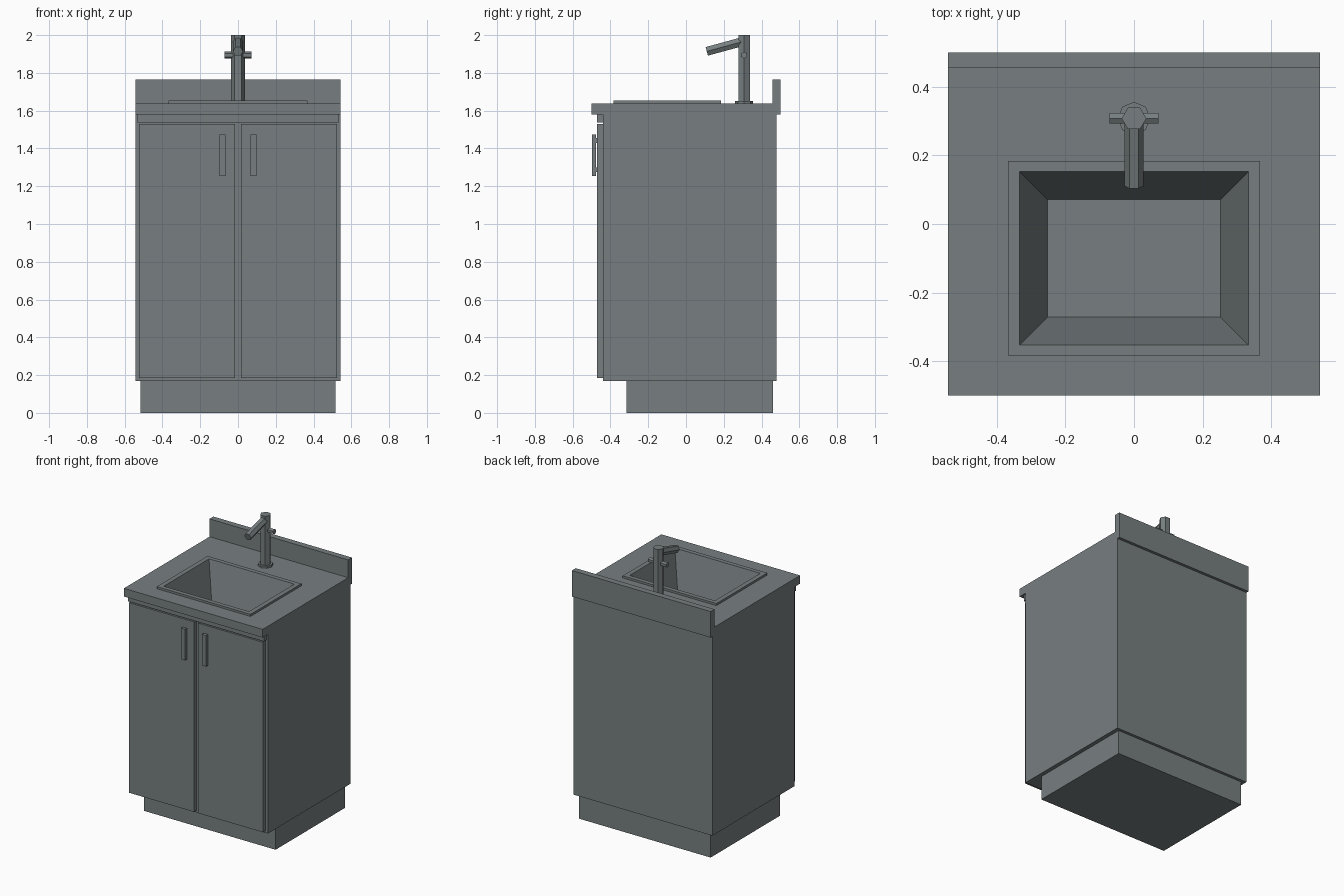
import bpy, bmesh, math
from mathutils import Vector

if "Cube" in bpy.data.objects:
    bpy.data.objects.remove(bpy.data.objects["Cube"])

grey = bpy.data.materials.new("slate_grey")
grey.diffuse_color = (0.185, 0.212, 0.217, 1)
grey.use_nodes = True
grey.node_tree.nodes["Principled BSDF"].inputs["Base Color"].default_value = grey.diffuse_color


def finish(name, bm):
    me = bpy.data.meshes.new(name)
    bm.to_mesh(me)
    bm.free()
    me.materials.append(grey)
    ob = bpy.data.objects.new(name, me)
    bpy.context.collection.objects.link(ob)
    return ob


def box(name, x0, x1, y0, y1, z0, z1):
    bm = bmesh.new()
    bmesh.ops.create_cube(bm, size=1)
    for v in bm.verts:
        v.co = ((x0 + x1) / 2 + v.co.x * (x1 - x0),
                (y0 + y1) / 2 + v.co.y * (y1 - y0),
                (z0 + z1) / 2 + v.co.z * (z1 - z0))
    return finish(name, bm)


def rect_loft(name, rings, close=False, cap_start=False, cap_end=False):
    """Bridge rectangular rings given as (half_x, half_y, centre_y, z)."""
    bm = bmesh.new()
    loops = [[bm.verts.new((sx * hx, cy + sy * hy, z))
              for sx, sy in ((-1, -1), (1, -1), (1, 1), (-1, 1))]
             for hx, hy, cy, z in rings]
    pairs = list(zip(loops, loops[1:]))
    if close:
        pairs.append((loops[-1], loops[0]))
    for a, b in pairs:
        for i in range(4):
            j = (i + 1) % 4
            bm.faces.new((a[i], a[j], b[j], b[i]))
    if cap_start:
        bm.faces.new(loops[0][::-1])
    if cap_end:
        bm.faces.new(loops[-1])
    return finish(name, bm)


def rod(name, start, end, radius, sides, spin=0.0):
    """Flat-sided cylinder between two points."""
    start, end = Vector(start), Vector(end)
    axis = (end - start).normalized()
    # cross-section frame, keeping the x axis (or y for sideways rods)
    u = Vector((0, 1, 0)) if abs(axis.x) > 0.9 else Vector((1, 0, 0))
    w = axis.cross(u)
    bm = bmesh.new()
    ends = []
    for p in (start, end):
        ends.append([bm.verts.new(p + radius * (math.cos(t) * u + math.sin(t) * w))
                     for t in (spin + 2 * math.pi * i / sides for i in range(sides))])
    a, b = ends
    for i in range(sides):
        j = (i + 1) % sides
        bm.faces.new((a[i], a[j], b[j], b[i]))
    bm.faces.new(a[::-1])
    bm.faces.new(b)
    return finish(name, bm)


W = 0.543       # half width of cabinet and counter
SY = -0.1       # sink centre in y
FY = 0.308      # tap centre in y

# Cabinet: recessed plinth and open-topped carcass
box("plinth", -0.515, 0.515, -0.315, 0.46, 0, 0.17)
rect_loft("cabinet_body", [(W, 0.46, 0.02, 0.17), (W, 0.46, 0.02, 1.58)], cap_start=True)
box("front_rail", -0.532, 0.532, -0.47, -0.44, 1.538, 1.58)

# Doors and bar handles, mirrored left and right
for side, s in (("left", -1), ("right", 1)):
    def sbox(name, a, b, *rest):
        return box(f"{side}_{name}", min(s * a, s * b), max(s * a, s * b), *rest)
    sbox("door", 0.015, 0.523, -0.47, -0.44, 0.185, 1.53)
    sbox("handle", 0.066, 0.098, -0.498, -0.477, 1.255, 1.475)
    for end, z in (("lower", 1.275), ("upper", 1.43)):
        sbox(f"{end}_handle_post", 0.072, 0.092, -0.478, -0.469, z, z + 0.025)

# Counter with sink cut-out, and backsplash
rect_loft("countertop", [(W, 0.5, 0, 1.58), (W, 0.5, 0, 1.638),
                         (0.345, 0.262, SY, 1.638), (0.345, 0.262, SY, 1.58)], close=True)
box("backsplash", -W, W, 0.457, 0.5, 1.638, 1.764)

# Sink: raised rim, sloping walls and flat floor
rect_loft("sink_basin", [(0.367, 0.284, SY, 1.636), (0.367, 0.284, SY, 1.653),
                         (0.334, 0.253, SY, 1.653), (0.252, 0.171, SY, 1.35)], cap_end=True)
rod("drain", (0, SY, 1.348), (0, SY, 1.354), 0.061, 8)

# Tap: base plate, column, angled spout and cross lever
rod("tap_base", (0, FY, 1.636), (0, FY, 1.652), 0.048, 8)
rod("tap_column", (0, FY, 1.64), (0, FY, 2.0), 0.036, 6)
rod("tap_spout", (0, FY, 1.968), (0, 0.11, 1.914), 0.027, 6)
rod("tap_lever", (-0.071, FY, 1.894), (0.071, FY, 1.894), 0.018, 6, math.pi / 6)
